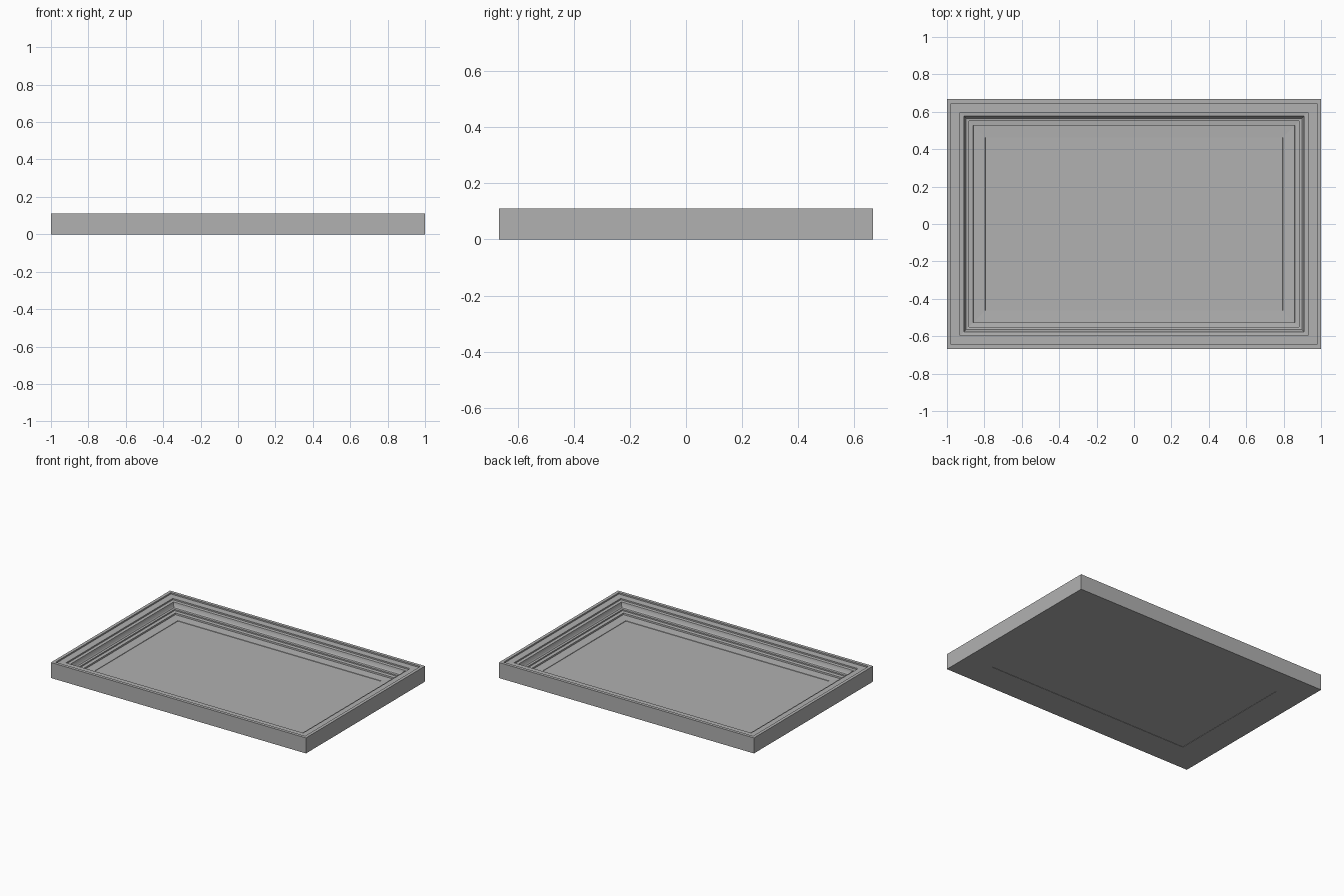
import bpy, bmesh

if "Cube" in bpy.data.objects:
    bpy.data.objects.remove(bpy.data.objects["Cube"])

HX, HY = 1.0, 0.667

# moulding cross-section: (inset from the outer edge, height)
PROFILE = [
    (0.0, 0.0), (0.0, 0.11), (0.022, 0.11), (0.022, 0.10), (0.07, 0.10),
    (0.07, 0.09), (0.09, 0.088), (0.093, 0.075), (0.098, 0.062),
    (0.103, 0.055), (0.117, 0.053), (0.117, 0.044), (0.14, 0.042),
    (0.141, 0.031), (0.204, 0.029), (0.205, 0.026), (0.205, 0.0),
]

grey = bpy.data.materials.new("mid_grey")
grey.diffuse_color = (0.44, 0.44, 0.44, 1)
grey.use_nodes = True
grey.node_tree.nodes["Principled BSDF"].inputs["Base Color"].default_value = grey.diffuse_color


def make_object(name, bm):
    bmesh.ops.recalc_face_normals(bm, faces=bm.faces)
    mesh = bpy.data.meshes.new(name)
    bm.to_mesh(mesh)
    bm.free()
    mesh.materials.append(grey)
    obj = bpy.data.objects.new(name, mesh)
    bpy.context.collection.objects.link(obj)
    return obj


# mitred frame: each profile point becomes a rectangular ring
bm = bmesh.new()
rings = []
for inset, z in PROFILE:
    x, y = HX - inset, HY - inset
    rings.append([bm.verts.new((sx * x, sy * y, z))
                  for sx, sy in ((-1, -1), (1, -1), (1, 1), (-1, 1))])
for a, b in zip(rings, rings[1:] + rings[:1]):
    for i in range(4):
        j = (i + 1) % 4
        bm.faces.new((a[i], a[j], b[j], b[i]))
make_object("picture_frame", bm)

# thin panel set just inside both faces of the opening
bm = bmesh.new()
bmesh.ops.create_cube(bm, size=1.0)
for v in bm.verts:
    v.co.x *= 2 * (HX - 0.205)
    v.co.y *= 2 * (HY - 0.205)
    v.co.z = 0.026 if v.co.z > 0 else 0.002
make_object("picture_panel", bm)
